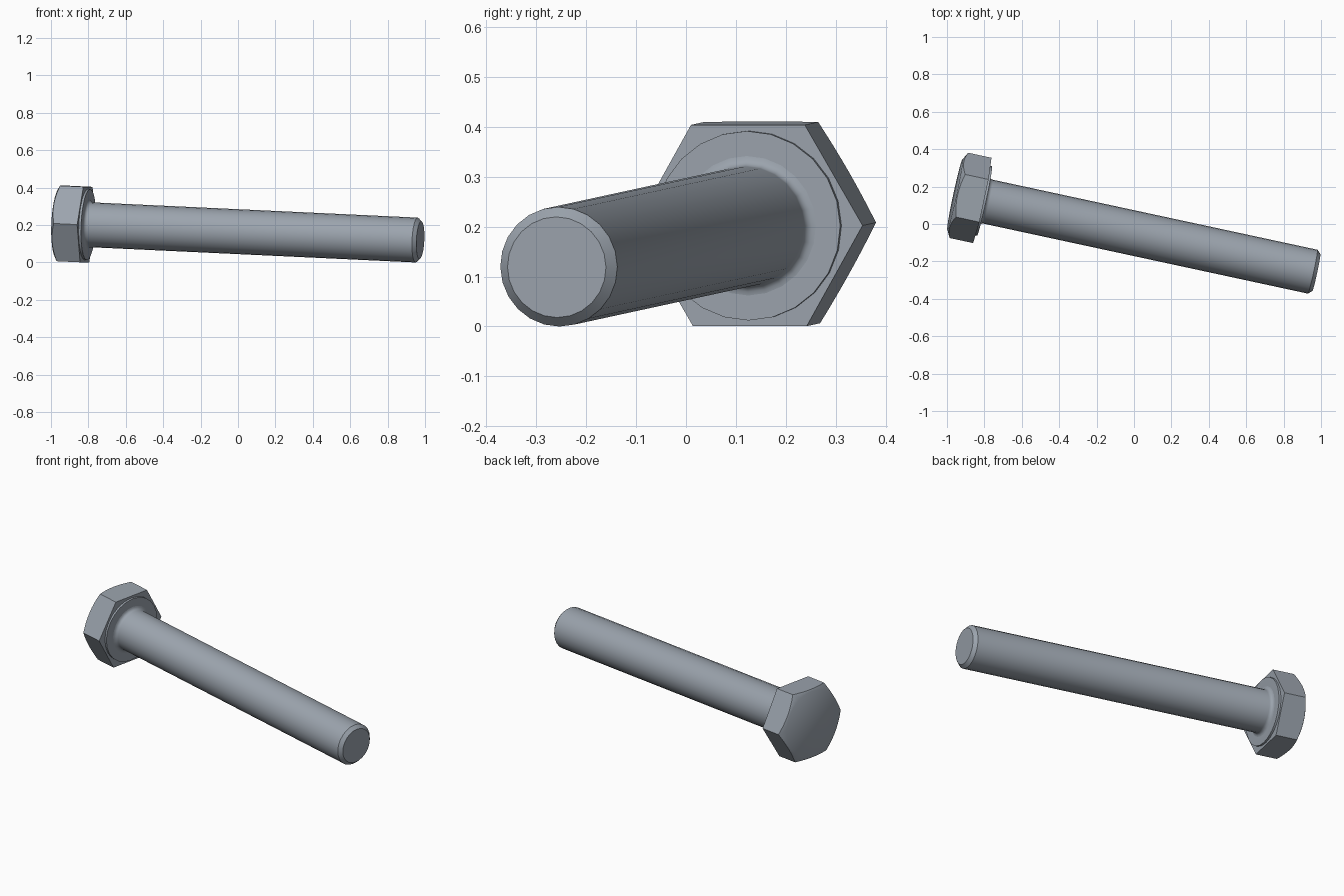
import bpy, bmesh
from math import pi, cos, sin, radians
from mathutils import Matrix

cube = bpy.data.objects.get("Cube")
if cube:
    bpy.data.objects.remove(cube, do_unlink=True)

steel = bpy.data.materials.new("blue grey steel")
steel.use_nodes = True
steel.diffuse_color = (0.33, 0.37, 0.42, 1)
steel.node_tree.nodes["Principled BSDF"].inputs["Base Color"].default_value = steel.diffuse_color

# Bolt frame: local x runs from the underside of the head to the tip
PLACE = (Matrix.Translation((-0.811, 0.126, 0.2025))
         @ Matrix.Rotation(radians(-12.17), 4, "Z")
         @ Matrix.Rotation(radians(2.62), 4, "Y"))
LENGTH = 1.829
SHAFT_R = 0.12
FLAT = 0.202                      # centre to flat of the hexagon
CORNER = FLAT / cos(pi / 6)


def loft(name, sections, sides):
    """Skin rings given as functions angle -> (x, radius), capping both ends."""
    bm = bmesh.new()
    rings = []
    for section in sections:
        ring = []
        for i in range(sides):
            a = 2 * pi * i / sides
            x, r = section(a)
            ring.append(bm.verts.new((x, r * cos(a), r * sin(a))))
        rings.append(ring)
    for low, high in zip(rings, rings[1:]):
        for i in range(sides):
            j = (i + 1) % sides
            bm.faces.new((low[i], low[j], high[j], high[i]))
    bm.faces.new(rings[0])
    bm.faces.new(rings[-1])
    bmesh.ops.recalc_face_normals(bm, faces=bm.faces)
    mesh = bpy.data.meshes.new(name)
    bm.to_mesh(mesh)
    bm.free()
    mesh.materials.append(steel)
    obj = bpy.data.objects.new(name, mesh)
    bpy.context.collection.objects.link(obj)
    obj.matrix_world = PLACE
    bpy.ops.object.select_all(action="DESELECT")
    obj.select_set(True)
    bpy.context.view_layer.objects.active = obj
    bpy.ops.object.shade_smooth_by_angle(angle=radians(32))
    return obj


def circle(x, r):
    return lambda a: (x, r)


def hex_radius(a):
    return FLAT / cos((a % (pi / 3)) - pi / 6)


def hex_base(a):
    return 0, hex_radius(a)


def hex_chamfer(a):
    # the conical chamfer meets the flats in arched edges
    r = hex_radius(a)
    return -0.128 - 0.535 * (CORNER - r), r


# Hexagonal head with a chamfered outer face
loft("hex_head", [hex_base, hex_chamfer, circle(-0.150, 0.192)], 48)

# Thin round bearing face under the head
WASHER = 0.012
loft("washer_face", [circle(-0.01, 0.19), circle(WASHER, 0.19)], 24)

# Shaft with a fillet at the head and a chamfered tip
FILLET = 0.02
sections = [circle(0, SHAFT_R + FILLET)]
for k in range(5):
    t = k * pi / 8
    sections.append(circle(WASHER + FILLET * (1 - cos(t)),
                           SHAFT_R + FILLET * (1 - sin(t))))
sections += [circle(LENGTH - 0.02, SHAFT_R), circle(LENGTH, 0.101)]
loft("shaft", sections, 24)
